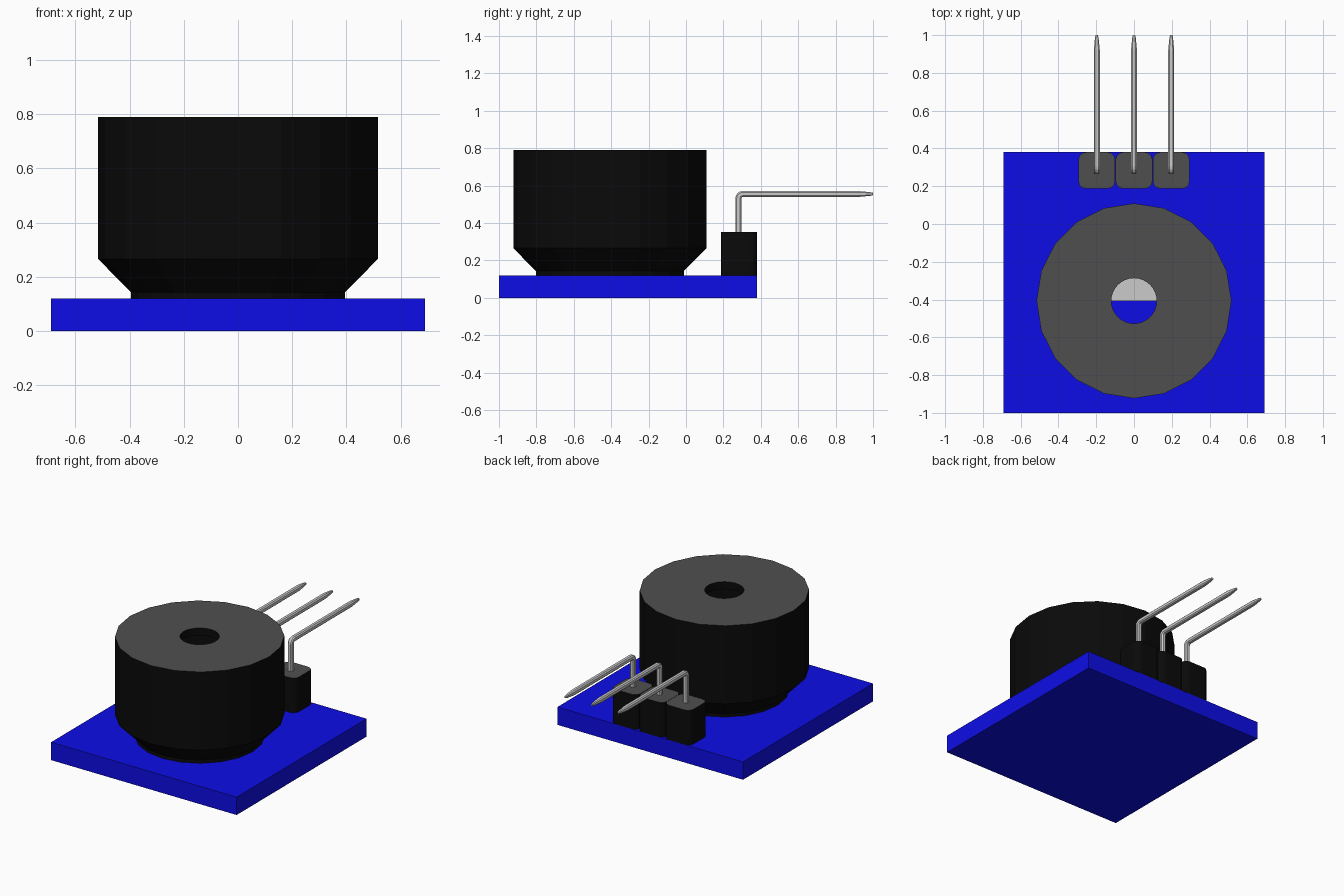
import bpy, bmesh
from math import sin, cos, pi, radians
from mathutils import Vector

if "Cube" in bpy.data.objects:
    bpy.data.objects.remove(bpy.data.objects["Cube"])


def material(name, rgb):
    m = bpy.data.materials.new(name)
    m.diffuse_color = (*rgb, 1)
    m.use_nodes = True
    m.node_tree.nodes["Principled BSDF"].inputs["Base Color"].default_value = m.diffuse_color
    return m


BLUE = material("blue", (0.004, 0.004, 0.8))
BLACK = material("black", (0.003, 0.003, 0.003))
DARK = material("dark_grey", (0.078, 0.078, 0.078))


def finish(bm, name, mats=(), top_z=None):
    """Make the object; up-facing faces above top_z take the second material."""
    bmesh.ops.recalc_face_normals(bm, faces=bm.faces)
    if top_z is not None:
        for f in bm.faces:
            if f.normal.z > 0.9 and f.calc_center_median().z > top_z:
                f.material_index = 1
    me = bpy.data.meshes.new(name)
    bm.to_mesh(me)
    bm.free()
    for m in mats:
        me.materials.append(m)
    ob = bpy.data.objects.new(name, me)
    bpy.context.collection.objects.link(ob)
    return ob


def box(lo, hi):
    bm = bmesh.new()
    bmesh.ops.create_cube(bm, size=1)
    lo, hi = Vector(lo), Vector(hi)
    for v in bm.verts:
        v.co = (lo + hi) / 2 + Vector(a * b for a, b in zip(v.co, hi - lo))
    return bm


def skin(rings, wrap=False, caps=True):
    """Join equal closed rings of points into a surface."""
    bm = bmesh.new()
    vs = [[bm.verts.new(p) for p in r] for r in rings]
    pairs = list(zip(vs, vs[1:])) + ([(vs[-1], vs[0])] if wrap else [])
    for a, b in pairs:
        for i in range(len(a)):
            j = (i + 1) % len(a)
            bm.faces.new((a[i], a[j], b[j], b[i]))
    if caps:
        bm.faces.new(vs[0])
        bm.faces.new(vs[-1])
    return bm


# circuit board
finish(box((-0.69, -1, 0), (0.69, 0.38, 0.12)), "circuit_board", [BLUE])

# hollow 20-sided buzzer can
CY = -0.407
profile = [(0.395, 0.12), (0.395, 0.142), (0.516, 0.265), (0.516, 0.79),
           (0.06, 0.79), (0.06, 0.74), (0.47, 0.74), (0.47, 0.28),
           (0.355, 0.16), (0.355, 0.12)]
rings = [[(r * cos(pi * i / 10), CY + r * sin(pi * i / 10), z) for i in range(20)]
         for r, z in profile]
can = finish(skin(rings, wrap=True, caps=False), "buzzer_can", [BLACK, DARK], 0.78)

# round sound hole through the top
bm = bmesh.new()
bmesh.ops.create_cone(bm, segments=32, radius1=0.12, radius2=0.12, depth=0.2, cap_ends=True)
bmesh.ops.translate(bm, verts=bm.verts, vec=(0, CY, 0.77))
cutter = finish(bm, "hole_cutter", [BLACK])
cutter.hide_render = True
mod = can.modifiers.new("sound_hole", 'BOOLEAN')
mod.operation = 'DIFFERENCE'
mod.solver = 'EXACT'
mod.object = cutter
bpy.context.view_layer.objects.active = can
bpy.ops.object.modifier_apply(modifier=mod.name)
bpy.data.objects.remove(cutter)

# metal half disc inside the can
half = [(0.42 * cos(pi * i / 10), CY + 0.42 * sin(pi * i / 10)) for i in range(11)]
finish(skin([[(x, y, z) for x, y in half] for z in (0.36, 0.39)]), "inner_plate")

# pin section (chamfered square) and bent path: y, z, direction angle, scale
R, C = 0.016, 0.009
section = [(R, -C), (R, C), (C, R), (-C, R), (-R, C), (-R, -C), (-C, -R), (C, -R)]
BEND = 0.024
path = [(0.28, 0.3, 0, 1)]
for k in range(5):
    a = radians(22.5 * k)
    path.append((0.28 + BEND * (1 - cos(a)), 0.555 - BEND * (1 - sin(a)), a, 1))
path += [(0.92, 0.555, pi / 2, 1), (0.985, 0.555, pi / 2, 0.6), (1.0, 0.555, pi / 2, 0.4)]

for n, x in enumerate((-0.197, 0, 0.197), 1):
    # header block with rounded upright edges
    bm = box((x - 0.0975, 0.187, 0.12), (x + 0.0975, 0.38, 0.353))
    upright = [e for e in bm.edges if abs(e.verts[0].co.z - e.verts[1].co.z) > 0.1]
    bmesh.ops.bevel(bm, geom=upright, offset=0.04, segments=3, profile=0.5, affect='EDGES')
    finish(bm, f"header_block_{n}", [BLACK, DARK], 0.3)

    # right-angle pin with tapered tip
    finish(skin([[(x + u * s, y + v * s * cos(a), z - v * s * sin(a)) for u, v in section]
                 for y, z, a, s in path]), f"pin_{n}")
